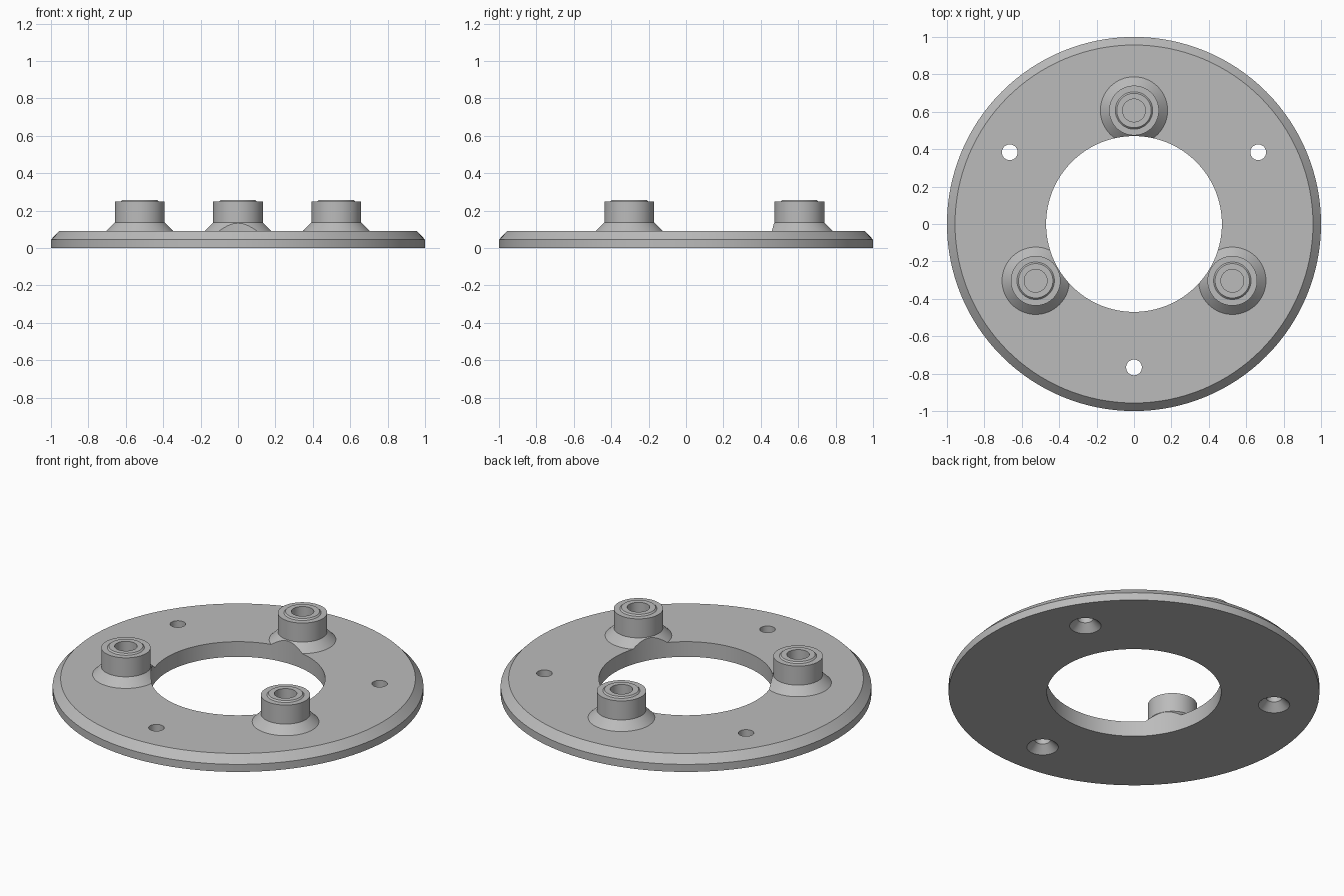
import bpy, bmesh, math
from mathutils import Matrix

cube = bpy.data.objects.get("Cube")
if cube:
    bpy.data.objects.remove(cube, do_unlink=True)

grey = bpy.data.materials.new("plain grey")
grey.use_nodes = True
grey.diffuse_color = (0.5, 0.5, 0.5, 1)
grey.node_tree.nodes["Principled BSDF"].inputs["Base Color"].default_value = (0.5, 0.5, 0.5, 1)


def turned(name, profile, segments, radius=0, angle=0):
    """Solid of revolution from (radius, z) points listed bottom to top."""
    bm = bmesh.new()
    rings = []
    for r, z in profile:
        rings.append([bm.verts.new((r * math.cos(a), r * math.sin(a), z))
                      for a in (math.tau * i / segments for i in range(segments))])
    for low, high in zip(rings, rings[1:]):
        for i in range(segments):
            j = (i + 1) % segments
            bm.faces.new((low[i], low[j], high[j], high[i]))
    bm.faces.new(rings[0][::-1])
    bm.faces.new(rings[-1])
    a = math.radians(angle)
    bm.transform(Matrix.Translation((radius * math.cos(a), radius * math.sin(a), 0)))
    mesh = bpy.data.meshes.new(name)
    bm.to_mesh(mesh)
    bm.free()
    mesh.materials.append(grey)
    obj = bpy.data.objects.new(name, mesh)
    bpy.context.collection.objects.link(obj)
    return obj


def combine(target, tool, operation):
    """Boolean the tool into the target, then discard the tool."""
    tool.hide_render = True
    mod = target.modifiers.new(operation.title(), 'BOOLEAN')
    mod.operation = operation
    mod.solver = 'EXACT'
    mod.object = tool
    bpy.context.view_layer.objects.active = target
    bpy.ops.object.modifier_apply(modifier=mod.name)
    bpy.data.objects.remove(tool, do_unlink=True)


# Round plate with a chamfered upper rim
plate = turned("mounting_ring", [(1, 0), (1, 0.045), (0.957, 0.09)], 128)

# Three bosses with flared feet and a low raised lip
boss = [(0.223, 0.047), (0.133, 0.137), (0.133, 0.25), (0.1, 0.25), (0.092, 0.258)]
for angle in (90, 210, 330):
    combine(plate, turned("boss", boss, 64, 0.607, angle), 'UNION')

# Central bore, which also trims the flared feet
combine(plate, turned("bore", [(0.47, -0.1), (0.47, 0.5)], 128), 'DIFFERENCE')

# Blind sockets in the bosses, countersunk screw holes between them
socket = [(0.061, 0.1), (0.061, 0.3)]
screw = [(0.095, -0.01), (0.042, 0.043), (0.042, 0.2)]
for angle in (90, 210, 330):
    combine(plate, turned("socket", socket, 48, 0.607, angle), 'DIFFERENCE')
    combine(plate, turned("screw_hole", screw, 48, 0.767, angle + 180), 'DIFFERENCE')

# Smooth round walls, sharp edges kept
bpy.ops.object.select_all(action='DESELECT')
plate.select_set(True)
bpy.context.view_layer.objects.active = plate
bpy.ops.object.shade_smooth_by_angle(angle=math.radians(25))
